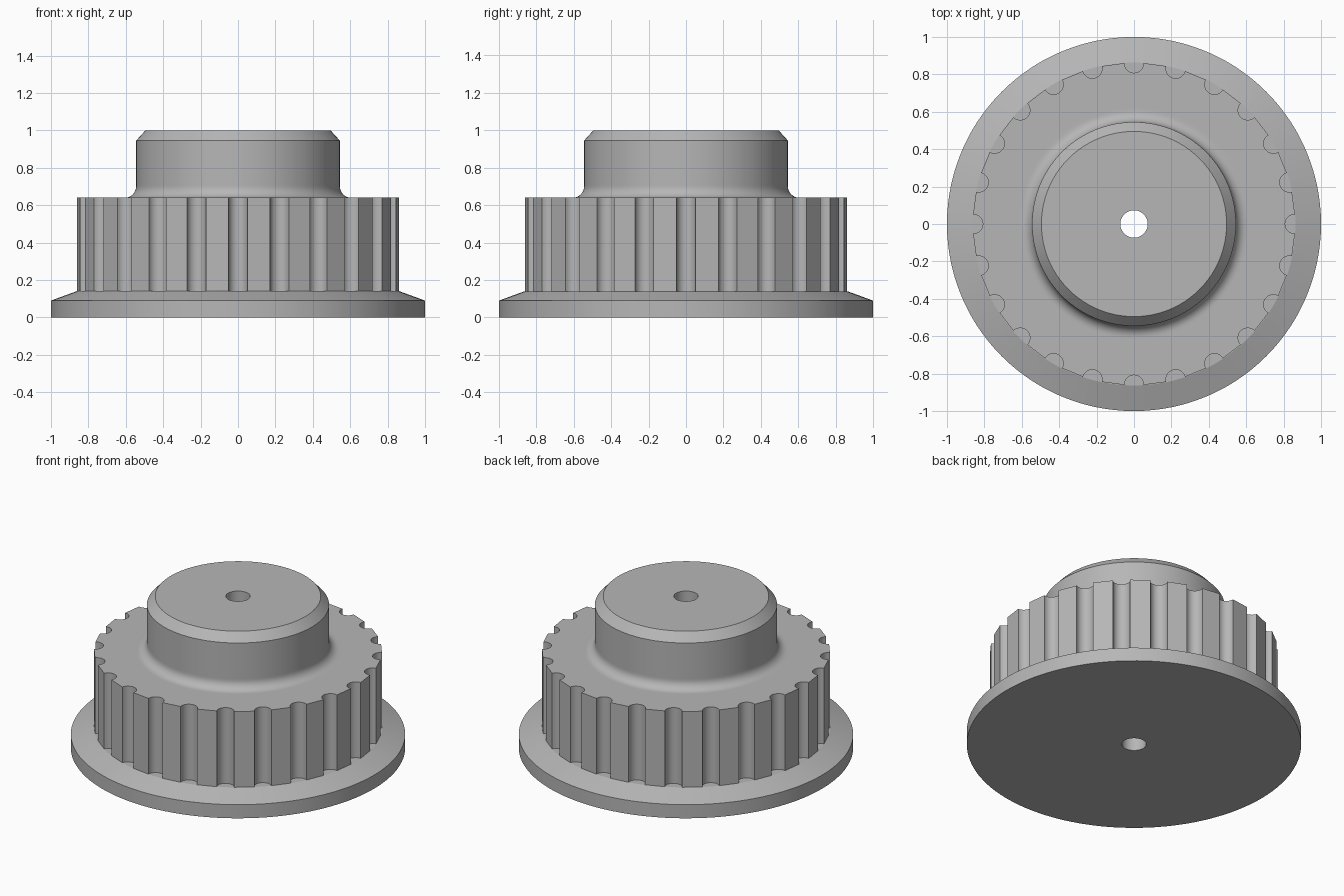
import bpy
import bmesh
from math import pi, sin, cos, atan2, radians

if "Cube" in bpy.data.objects:
    bpy.data.objects.remove(bpy.data.objects["Cube"], do_unlink=True)

TEETH = 24
PITCH = 2 * pi / TEETH
DRUM_R, GROOVE_R, BORE_R = 0.86, 0.052, 0.073
ARC_STEPS = 12

grey = bpy.data.materials.new("plain grey")
grey.use_nodes = True
colour = (0.47, 0.47, 0.47, 1)
grey.diffuse_color = colour
grey.node_tree.nodes["Principled BSDF"].inputs["Base Color"].default_value = colour


def rotate(p, a):
    return (p[0] * cos(a) - p[1] * sin(a), p[0] * sin(a) + p[1] * cos(a))


def toothed_outline():
    """Round grooves joined by flat tooth tips."""
    groove = []
    for i in range(ARC_STEPS + 1):
        t = pi * i / ARC_STEPS
        groove.append((DRUM_R - GROOVE_R * sin(t), -GROOVE_R * cos(t)))
    end, start = groove[-1], rotate(groove[0], PITCH)
    tip = [tuple(e + (s - e) * f / 3 for e, s in zip(end, start)) for f in (1, 2)]
    return [rotate(p, k * PITCH) for k in range(TEETH) for p in groove + tip]


OUTLINE = toothed_outline()


def ring(bm, radius, z):
    """Circle of the given radius, or the toothed outline if radius is None."""
    verts = []
    for x, y in OUTLINE:
        if radius is not None:
            a = atan2(y, x)
            x, y = radius * cos(a), radius * sin(a)
        verts.append(bm.verts.new((x, y, z)))
    return verts


def turned_part(name, stations):
    bm = bmesh.new()
    rings = [ring(bm, r, z) for r, z in stations]
    n = len(OUTLINE)
    for a, b in zip(rings, rings[1:]):
        for i in range(n):
            j = (i + 1) % n
            bm.faces.new((a[i], a[j], b[j], b[i]))
    mesh = bpy.data.meshes.new(name)
    bm.to_mesh(mesh)
    bm.free()
    mesh.materials.append(grey)
    obj = bpy.data.objects.new(name, mesh)
    bpy.context.collection.objects.link(obj)
    bpy.ops.object.select_all(action="DESELECT")
    obj.select_set(True)
    bpy.context.view_layer.objects.active = obj
    bpy.ops.object.shade_smooth_by_angle(angle=radians(18))


# Flange with a sloping upper face, running in to the groove floors
turned_part("flange", [(BORE_R, 0), (1, 0), (1, 0.09), (0.863, 0.14), (None, 0.14)])

# Toothed drum with its flat shoulder
turned_part("toothed_drum", [(None, 0.14), (None, 0.64), (0.62, 0.64)])

# Hub with a fillet at the foot and a chamfered top
fillet = [(0.605 - 0.06 * sin(t), 0.70 - 0.06 * cos(t))
          for t in (pi / 2 * i / 8 for i in range(9))]
turned_part("hub", [(0.62, 0.64)] + fillet +
            [(0.545, 0.71), (0.545, 0.945), (0.495, 1), (BORE_R, 1)])

# Shaft bore
turned_part("shaft_bore", [(BORE_R, 1), (BORE_R, 0)])
